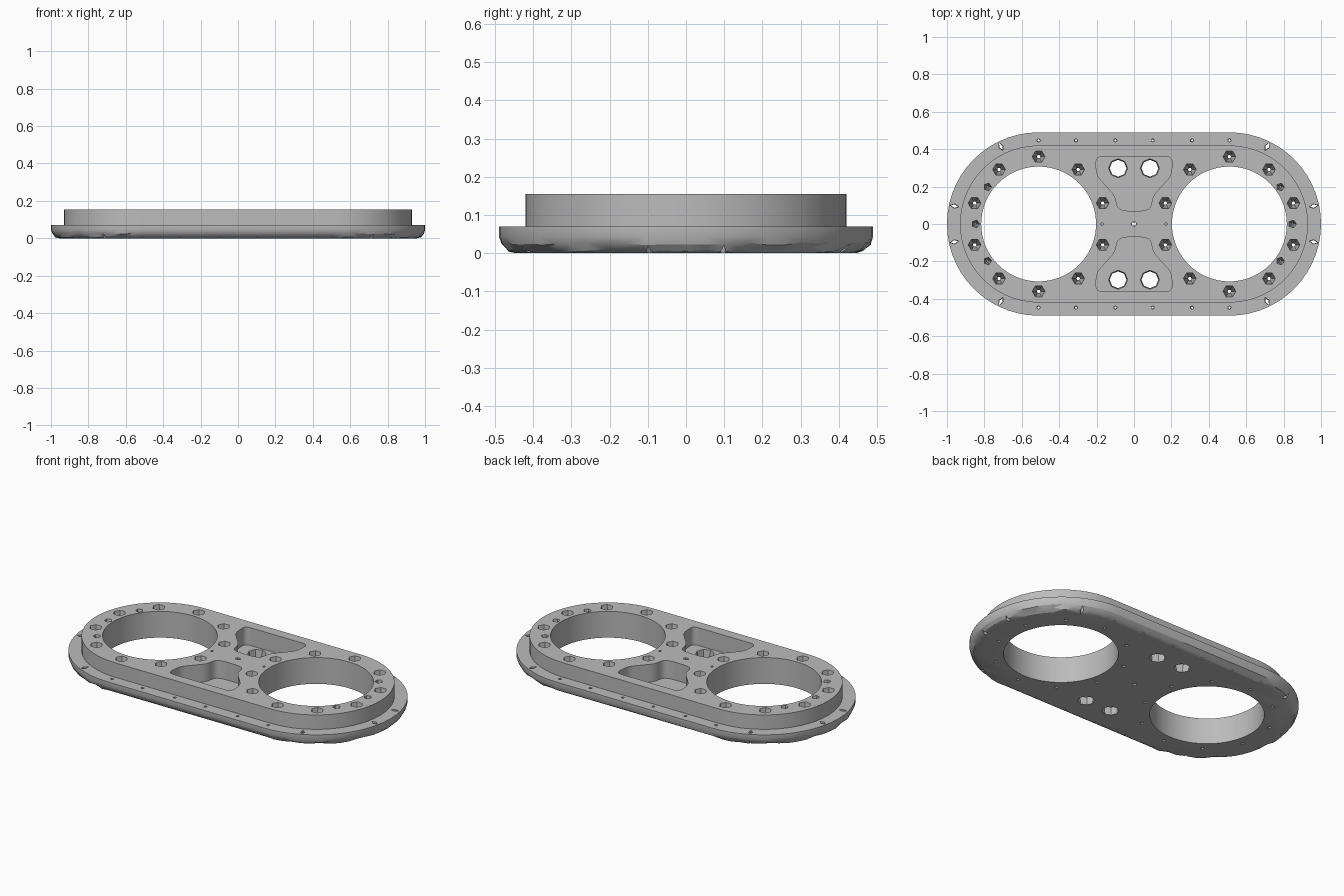
import bpy
import bmesh
import math
import random
from mathutils import Vector

if "Cube" in bpy.data.objects:
    bpy.data.objects.remove(bpy.data.objects["Cube"], do_unlink=True)

random.seed(4)
CX = 0.51      # distance of each bore centre from the middle
HEIGHT = 0.155
FLOOR = 0.05   # pocket floor

steel = bpy.data.materials.new("grey_metal")
steel.use_nodes = True
steel.diffuse_color = (0.5, 0.5, 0.5, 1)
steel.node_tree.nodes["Principled BSDF"].inputs["Base Color"].default_value = (0.5, 0.5, 0.5, 1)


def to_object(bm, name):
    bmesh.ops.recalc_face_normals(bm, faces=bm.faces)
    mesh = bpy.data.meshes.new(name)
    bm.to_mesh(mesh)
    bm.free()
    mesh.materials.append(steel)
    obj = bpy.data.objects.new(name, mesh)
    bpy.context.collection.objects.link(obj)
    return obj


def stadium(radius, n=28):
    pts = []
    for side, start in ((1, -90), (-1, 90)):
        for i in range(n + 1):
            a = math.radians(start + 180 * i / n)
            pts.append((side * CX + radius * math.cos(a), radius * math.sin(a)))
    return pts


def loft(bm, rings):
    loops = [[bm.verts.new(p) for p in ring] for ring in rings]
    for a, b in zip(loops, loops[1:]):
        for i in range(len(a)):
            j = (i + 1) % len(a)
            bm.faces.new((a[i], a[j], b[j], b[i]))
    bm.faces.new(loops[0][::-1])
    bm.faces.new(loops[-1])


def hole(bm, x, y, r_low, r_high, z_low, z_high, sides=6, stretch=1.0, turn=0.0):
    """Tapered hole, optionally stretched along the direction turn."""
    rings = []
    for r, z in ((r_low, z_low), (r_high, z_high)):
        ring = []
        for i in range(sides):
            a = math.tau * i / sides
            u, v = r * stretch * math.cos(a), r * math.sin(a)
            ring.append((x + u * math.cos(turn) - v * math.sin(turn),
                         y + u * math.sin(turn) + v * math.cos(turn), z))
        rings.append(ring)
    loft(bm, rings)


def rounded(points, radius, steps=5):
    """Round every corner of a polygon with a quadratic arc."""
    out = []
    for i, p in enumerate(points):
        p = Vector(p)
        a, b = Vector(points[i - 1]) - p, Vector(points[(i + 1) % len(points)]) - p
        a = p + a.normalized() * min(radius, a.length * 0.45)
        b = p + b.normalized() * min(radius, b.length * 0.45)
        for k in range(steps + 1):
            t = k / steps
            out.append(a * (1 - t) ** 2 + p * 2 * t * (1 - t) + b * t * t)
    return out


# Stepped plate with a worn, rounded lower edge
bm = bmesh.new()
profile = [(0.445, 0, 0), (0.468, 0.009, 0.006), (0.483, 0.025, 0.004),
           (0.49, 0.045, 0), (0.49, 0.07, 0), (0.42, 0.07, 0), (0.42, HEIGHT, 0)]
loft(bm, [[(x, y, z + random.uniform(-wear, wear)) for x, y in stadium(r)]
          for r, z, wear in profile])
bmesh.ops.triangulate(bm, faces=[f for f in bm.faces if len(f.verts) == 4
                                 and f.calc_center_median().z < 0.045])
plate = to_object(bm, "bearing_plate")

# Two large bores
bm = bmesh.new()
for s in (-1, 1):
    hole(bm, s * CX, 0, 0.307, 0.307, -0.1, 0.3, sides=72)
bore_cutter = to_object(bm, "bore_cutter")

# Two flared pockets
half = [(0.05, 0.07), (0.09, 0.085), (0.10, 0.15), (0.20, 0.26), (0.205, 0.36)]
outline = rounded(half + [(-x, y) for x, y in reversed(half)], 0.035)
bm = bmesh.new()
for s in (-1, 1):
    loft(bm, [[(p.x, s * p.y, z) for p in outline] for z in (FLOOR, 0.3)])
pocket_cutter = to_object(bm, "pocket_cutter")

# Bolt holes round the bores, rim holes, pocket holes and centre holes
bm = bmesh.new()
for s in (-1, 1):
    for i in range(10):
        a = math.radians(18 + 36 * i)
        hole(bm, s * (CX + 0.36 * math.cos(a)), 0.36 * math.sin(a),
             0.008, 0.035, -0.01, HEIGHT + 0.005)
    for deg in (-36, 0, 36):
        a = math.radians(deg)
        hole(bm, s * (CX + 0.337 * math.cos(a)), 0.337 * math.sin(a),
             0.006, 0.022, 0.03, HEIGHT + 0.005, sides=5)
    for deg in (-64, -12, 12, 64):
        a = math.radians(deg)
        hole(bm, s * (CX + 0.46 * math.cos(a)), 0.46 * math.sin(a),
             0.009, 0.012, -0.02, 0.08, sides=4, stretch=2.0,
             turn=a if s > 0 else math.pi - a)
    for x in (-CX, -0.31, -0.1, 0.1, 0.31, CX):
        hole(bm, x, s * 0.447, 0.006, 0.01, -0.02, 0.08, sides=5)
    for x in (-0.085, 0.085):
        hole(bm, x, s * 0.298, 0.043, 0.053, -0.02, FLOOR + 0.02, sides=8)
    hole(bm, s * 0.17, 0, 0.007, 0.008, 0.08, 0.2, sides=6)
hole(bm, 0, 0, 0.01, 0.012, -0.02, 0.2, stretch=1.5)
hole_cutter = to_object(bm, "hole_cutter")

# Cut the plate
bpy.context.view_layer.objects.active = plate
plate.select_set(True)
for cutter in (bore_cutter, pocket_cutter, hole_cutter):
    mod = plate.modifiers.new(cutter.name, 'BOOLEAN')
    mod.operation = 'DIFFERENCE'
    mod.solver = 'EXACT'
    mod.object = cutter
    bpy.ops.object.modifier_apply(modifier=mod.name)
    bpy.data.objects.remove(cutter, do_unlink=True)

bpy.ops.object.shade_smooth_by_angle(angle=math.radians(25))
